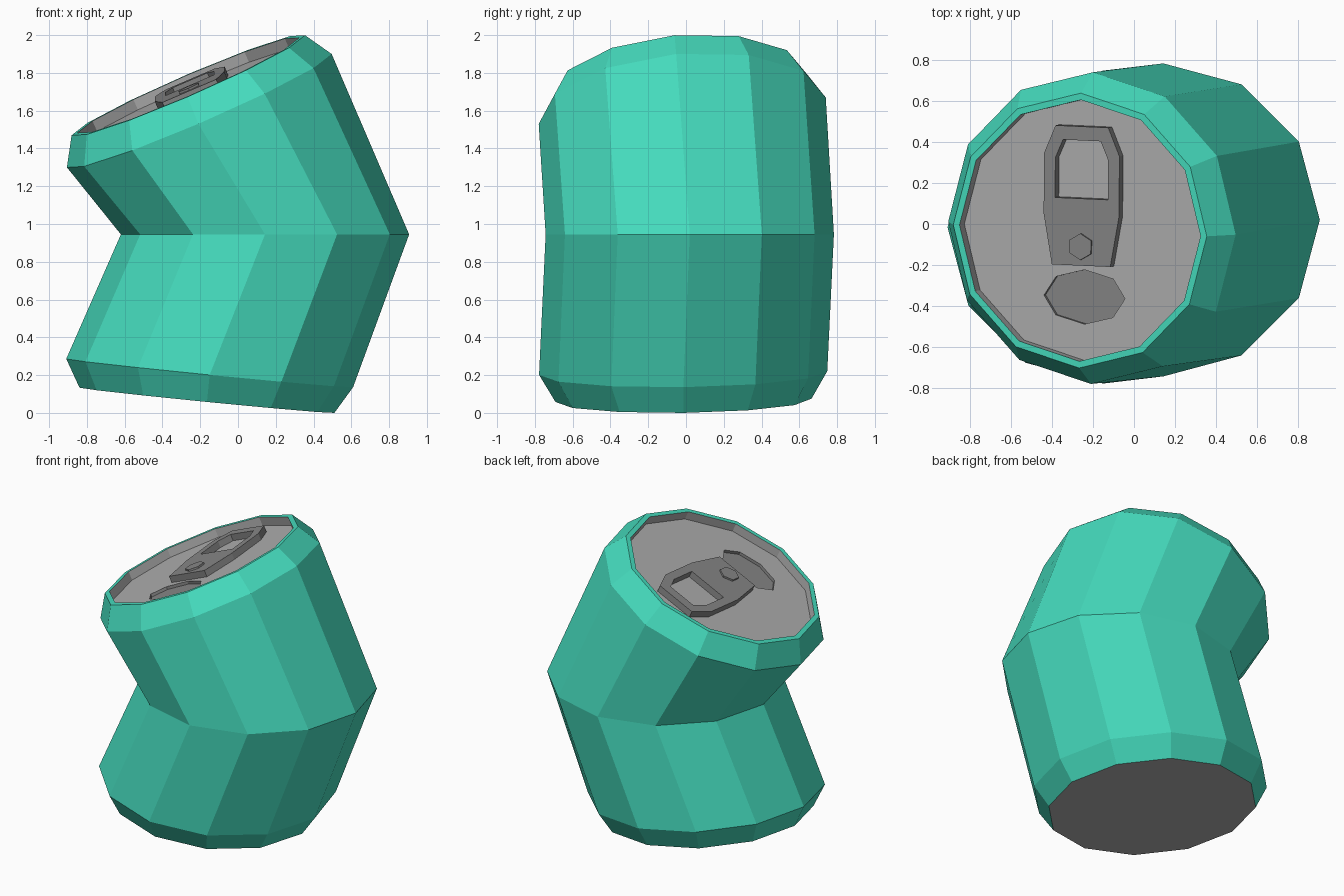
import bpy, bmesh, math
from mathutils import Vector

if "Cube" in bpy.data.objects:
    bpy.data.objects.remove(bpy.data.objects["Cube"])

SIDES = 12


def material(name, rgb):
    m = bpy.data.materials.new(name)
    m.diffuse_color = (*rgb, 1)
    m.use_nodes = True
    m.node_tree.nodes["Principled BSDF"].inputs["Base Color"].default_value = m.diffuse_color
    return m


GREEN = material("green_paint", (0.06, 0.71, 0.51))
METAL = material("metal", (0.42, 0.42, 0.42))
DARK = material("dark_metal", (0.24, 0.24, 0.24))


class Frame:
    """Tilted plane: maps local (a, b, height) to world."""
    def __init__(self, centre, u, v):
        self.c = Vector(centre)
        self.u = Vector(u).normalized()
        self.n = self.u.cross(Vector(v)).normalized()
        self.v = self.n.cross(self.u)

    def place(self, pts, h=0):
        return [self.c + self.u * a + self.v * b + self.n * h for a, b in pts]


def ngon(n, rx, ry=None, centre=(0, 0), turn=0):
    ry = rx if ry is None else ry
    return [(centre[0] + rx * math.cos(2 * math.pi * i / n + turn),
             centre[1] + ry * math.sin(2 * math.pi * i / n + turn)) for i in range(n)]


def loft(bm, rings, cap_start=False, cap_end=False):
    loops = [[bm.verts.new(p) for p in r] for r in rings]
    for lo, hi in zip(loops, loops[1:]):
        for i in range(len(lo)):
            j = (i + 1) % len(lo)
            bm.faces.new((lo[i], lo[j], hi[j], hi[i]))
    if cap_start:
        bm.faces.new(loops[0][::-1])
    if cap_end:
        bm.faces.new(loops[-1])
    return loops


def finish(bm, name, mat):
    me = bpy.data.meshes.new(name)
    bm.to_mesh(me)
    bm.free()
    me.materials.append(mat)
    ob = bpy.data.objects.new(name, me)
    bpy.context.collection.objects.link(ob)
    return ob


# Tilted frames of the crushed can: bottom shoulder, fold, top shoulder
low = Frame((-0.15, -0.015, 0.211), (0.76, 0.001, -0.075), (0, 0.763, 0.01))
fold = Frame((0.143, 0.02, 0.945), (1, 0, 0), (0, 1, 0))
top = Frame((-0.205, -0.02, 1.6), (0.70, -0.032, 0.30), (0.005, 0.76, 0.07))
R, R_BASE, R_RIM, R_LID = 0.763, 0.678, 0.673, 0.64
BEVEL = 0.147
LID_H = BEVEL - 0.06

# Body with bevelled ends and flat rim
base_ring = low.place(ngon(SIDES, R_BASE), -0.145)
rim_inner = top.place(ngon(SIDES, R_LID), BEVEL)
bm = bmesh.new()
loft(bm, [base_ring, low.place(ngon(SIDES, R)), fold.place(ngon(SIDES, R)),
          top.place(ngon(SIDES, R)), top.place(ngon(SIDES, R_RIM), BEVEL), rim_inner])
finish(bm, "can_body", GREEN)

# Base plate
bm = bmesh.new()
bm.faces.new([bm.verts.new(p) for p in base_ring][::-1])
finish(bm, "base_plate", METAL)

# Recessed lid with a hole for the mouth
mouth = ngon(8, 0.215, 0.133, (0, -0.33))
bm = bmesh.new()
floor = loft(bm, [rim_inner, top.place(ngon(SIDES, R_LID), LID_H)])[1]
hole = [bm.verts.new(p) for p in top.place(mouth, LID_H)]
edges = [bm.edges.new((hole[i], hole[(i + 1) % 8])) for i in range(8)]
edges += [bm.edges.get((floor[i], floor[(i + 1) % SIDES])) for i in range(SIDES)]
made = bmesh.ops.triangle_fill(bm, edges=edges, use_beauty=True, normal=top.n)
for f in made["geom"]:
    if isinstance(f, bmesh.types.BMFace):
        f.normal_update()
        if f.normal.dot(top.n) < 0:
            f.normal_flip()
finish(bm, "lid", METAL)

# Sunken mouth panel
bm = bmesh.new()
loft(bm, [top.place(mouth, LID_H), top.place(mouth, LID_H - 0.02)], cap_end=True)
finish(bm, "mouth_panel", DARK)


def mirrored(half):
    return half + [(-a, b) for a, b in reversed(half)]


# Pull tab with finger hole
outer = mirrored([(0.155, -0.173), (0.2, 0.075), (0.2, 0.37), (0.14, 0.508)])
inner = mirrored([(0.14, 0.155), (0.14, 0.25), (0.14, 0.35), (0.1, 0.44)])
TAB_H = LID_H + 0.045
bm = bmesh.new()
loft(bm, [top.place(outer, LID_H), top.place(outer, TAB_H),
          top.place(inner, TAB_H), top.place(inner, LID_H)])
finish(bm, "pull_tab", DARK)

# Rivet
rivet = ngon(6, 0.065, centre=(0, -0.08), turn=math.pi / 2)
bm = bmesh.new()
loft(bm, [top.place(rivet, LID_H), top.place(rivet, TAB_H + 0.012)], cap_start=True, cap_end=True)
finish(bm, "rivet", DARK)
